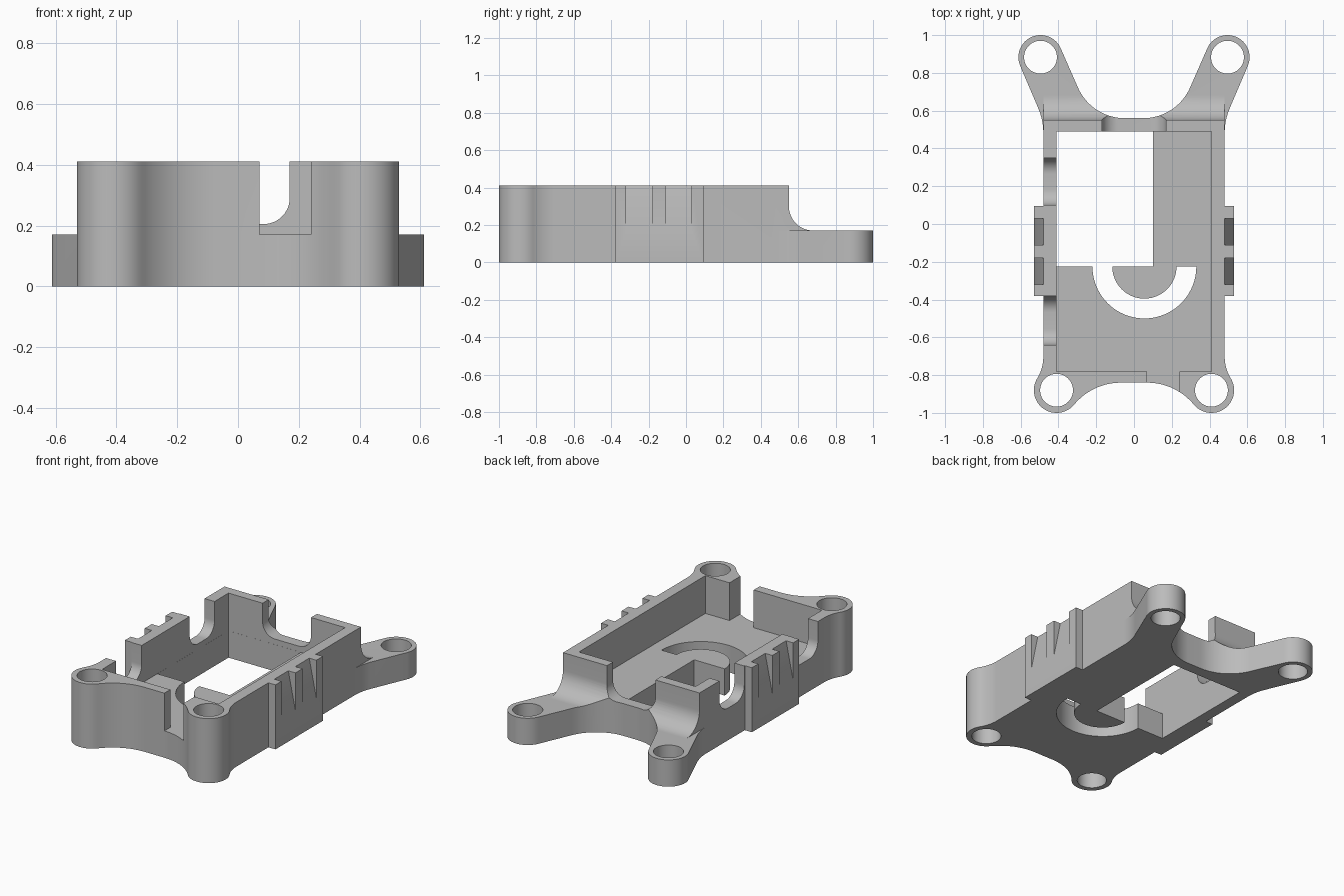
import bpy, bmesh, math
from mathutils import Vector

cube = bpy.data.objects.get("Cube")
if cube:
    bpy.data.objects.remove(cube)

grey = bpy.data.materials.new("plain grey")
grey.use_nodes = True
COLOUR = (0.5, 0.5, 0.5, 1)
grey.diffuse_color = COLOUR
grey.node_tree.nodes["Principled BSDF"].inputs["Base Color"].default_value = COLOUR

TOP, FLOOR = 0.41, 0.17


def arc(cx, cy, r, a0, a1, n=16):
    """Points on a circle from angle a0 to a1 in degrees."""
    angles = [math.radians(a0 + (a1 - a0) * i / n) for i in range(n + 1)]
    return [(cx + r * math.cos(a), cy + r * math.sin(a)) for a in angles]


def fillet(p0, corner, p2, n=12):
    """Circular fillet between two equal tangents that meet at a corner."""
    p0, c, p2 = Vector(p0), Vector(corner), Vector(p2)
    w = math.cos((c - p0).angle(p2 - c) / 2)
    pts = []
    for i in range(n + 1):
        t = i / n
        a, b, d = (1 - t) ** 2, 2 * w * t * (1 - t), t * t
        pts.append(tuple((p0 * a + c * b + p2 * d) / (a + b + d)))
    return pts


def prism(name, pts, lo, hi, axis="z"):
    """Extrude a flat profile along an axis."""
    place = {"x": lambda a, b, h: (h, a, b),
             "y": lambda a, b, h: (a, h, b),
             "z": lambda a, b, h: (a, b, h)}[axis]
    bm = bmesh.new()
    low = [bm.verts.new(place(a, b, lo)) for a, b in pts]
    high = [bm.verts.new(place(a, b, hi)) for a, b in pts]
    bm.faces.new(low)
    bm.faces.new(high)
    for i in range(len(pts)):
        j = (i + 1) % len(pts)
        bm.faces.new((low[i], low[j], high[j], high[i]))
    bmesh.ops.recalc_face_normals(bm, faces=bm.faces)
    mesh = bpy.data.meshes.new(name)
    bm.to_mesh(mesh)
    bm.free()
    mesh.materials.append(grey)
    ob = bpy.data.objects.new(name, mesh)
    bpy.context.collection.objects.link(ob)
    return ob


def rect(a0, a1, b0, b1):
    return [(a0, b0), (a1, b0), (a1, b1), (a0, b1)]


def combine(target, tool, operation="DIFFERENCE"):
    """Apply a boolean and remove the tool."""
    mod = target.modifiers.new("boolean", "BOOLEAN")
    mod.operation, mod.solver, mod.object = operation, "EXACT", tool
    bpy.context.view_layer.objects.active = target
    bpy.ops.object.modifier_apply(modifier=mod.name)
    bpy.data.objects.remove(tool)


# Outer outline: right half from front centre to back centre, then mirrored
half = arc(0.07, -1.16, 0.32, 90, 39.5)
half += arc(0.41, -0.88, 0.12, 219.5, 391, 32)[1:]
half += arc(0.71, -0.70, 0.23, 211, 180)[1:]
half += fillet((0.48, 0.48), (0.48, 0.549), (0.507, 0.613))
half += arc(0.495, 0.883, 0.117, -23, 157, 32)
half += fillet((0.298, 0.725), (0.228, 0.56), (0.048, 0.56), 20)
outline = half + [(-x, y) for x, y in reversed(half)]
body = prism("mount_body", outline, 0, TOP)

# Low back arms, with a cove sweeping up to the back wall
cove = [(0.55, 0.6)] + fillet((0.55, 0.30), (0.55, FLOOR), (0.68, FLOOR))
combine(body, prism("cove_cutter", cove + [(1.2, FLOOR), (1.2, 0.6)], -0.8, 0.8, "x"))
for s in (-1, 1):
    shoulder = rect(*sorted((s * 0.48, s * 0.8)), 0.45, 1.2)
    combine(body, prism("shoulder_cutter", shoulder, FLOOR, 0.6))

# Grip blocks with two sloping grooves on each side
for s in (-1, 1):
    grip = prism("grip", rect(*sorted((s * 0.45, s * 0.53)), -0.38, 0.095), 0, TOP)
    wedge = [(0.53, FLOOR), (0.48, TOP), (0.48, 0.6), (0.6, 0.6), (0.6, FLOOR)]
    for y in (-0.32, -0.11):
        combine(grip, prism("groove_cutter", [(s * x, z) for x, z in wedge],
                            y, y + 0.14, "y"))
    combine(body, grip, "UNION")

# Tray cavity joined with the square front slot
tray = [(-0.41, 0.49), (-0.41, -0.78), (0.07, -0.78), (0.07, -1.1),
        (0.24, -1.1), (0.24, -0.78), (0.41, -0.78), (0.41, 0.49)]
combine(body, prism("tray_cutter", tray, FLOOR, 0.6))

# Floor opening with its half-ring slot
opening = [(-0.4095, 0.4895), (-0.4095, -0.225)]
opening += arc(0.055, -0.225, 0.275, 180, 360, 40)
opening += arc(0.055, -0.225, 0.17, 360, 180, 40)
opening += [(0.1, -0.225), (0.1, 0.4895)]
combine(body, prism("opening_cutter", opening, -0.1, 0.3))


# Round-bottomed notches in the back wall and the right wall
def notch(a0, a1, r=0.085, z=0.205):
    return ([(a0, 0.6)] + fillet((a0, z + r), (a0, z), (a0 + r, z))
            + fillet((a1 - r, z), (a1, z), (a1, z + r)) + [(a1, 0.6)])


combine(body, prism("back_notch_cutter", notch(-0.17, 0.17), 0.45, 0.8, "y"))
for y0, y1 in ((-0.64, -0.382), (0.1, 0.35)):
    combine(body, prism("side_notch_cutter", notch(y0, y1), -0.51, -0.36, "x"))

# Screw holes through the four ears
for s in (-1, 1):
    for x, y in ((0.41, -0.88), (0.495, 0.883)):
        hole = arc(s * x, y, 0.087, 0, 360, 48)[:-1]
        combine(body, prism("hole_cutter", hole, -0.1, 0.6))

# Smooth curved walls, crisp edges
bpy.ops.object.select_all(action="DESELECT")
body.select_set(True)
bpy.context.view_layer.objects.active = body
bpy.ops.object.shade_smooth_by_angle(angle=math.radians(30))
